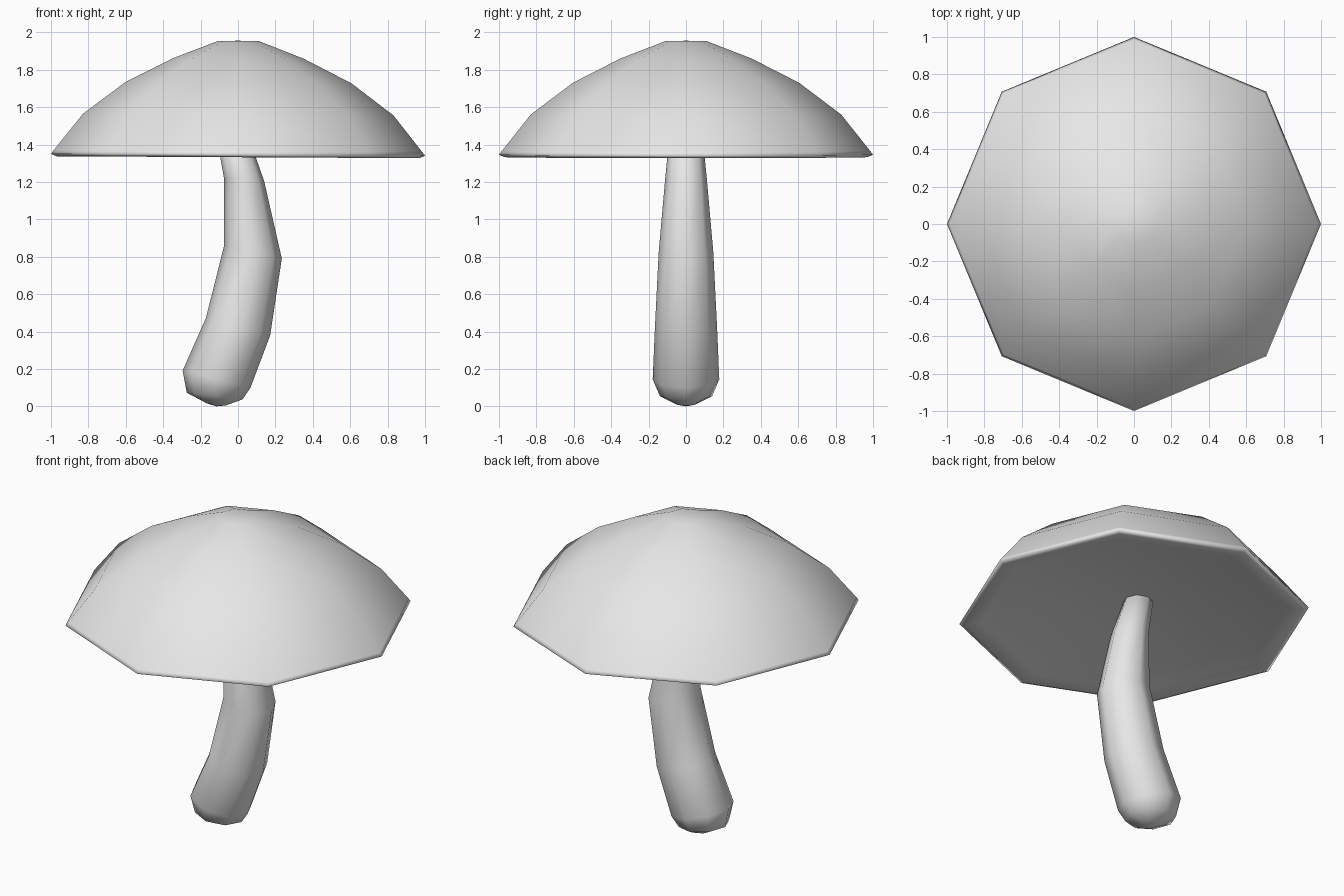
import bpy, bmesh, math
from mathutils import Vector, Matrix

SIDES = 8

cube = bpy.data.objects.get("Cube")
if cube:
    bpy.data.objects.remove(cube, do_unlink=True)

# One plain grey for the whole model
grey = bpy.data.materials.new("light grey")
grey.use_nodes = True
colour = (0.8, 0.8, 0.8, 1)
grey.diffuse_color = colour
grey.node_tree.nodes["Principled BSDF"].inputs["Base Color"].default_value = colour


def add_ring(bm, centre, rx, ry, tilt=0.0):
    """Ring of vertices, tilted about the y axis."""
    turn = Matrix.Rotation(tilt, 3, 'Y')
    ring = []
    for i in range(SIDES):
        a = 2 * math.pi * i / SIDES
        offset = turn @ Vector((rx * math.cos(a), ry * math.sin(a), 0))
        ring.append(bm.verts.new(Vector(centre) + offset))
    return ring


def skin(name, bm, rings, first_pole, last_pole):
    """Bridge the rings, close both ends with fans and shade smooth."""
    for a, b in zip(rings, rings[1:]):
        for i in range(SIDES):
            j = (i + 1) % SIDES
            bm.faces.new((a[i], a[j], b[j], b[i]))
    for ring, pole in ((rings[0], first_pole), (rings[-1], last_pole)):
        tip = bm.verts.new(pole)
        for i in range(SIDES):
            bm.faces.new((ring[i], ring[(i + 1) % SIDES], tip))
    bmesh.ops.recalc_face_normals(bm, faces=bm.faces)
    for f in bm.faces:
        f.smooth = True
    mesh = bpy.data.meshes.new(name)
    bm.to_mesh(mesh)
    bm.free()
    mesh.materials.append(grey)
    obj = bpy.data.objects.new(name, mesh)
    bpy.context.collection.objects.link(obj)
    return obj


# Cap: lathed dome with a thin rolled rim and a shallow hollow underside
cap_profile = [(0.11, 1.953), (0.35, 1.86), (0.605, 1.73), (0.83, 1.56),
               (0.985, 1.365), (1.0, 1.345), (0.97, 1.332),
               (0.88, 1.35), (0.5, 1.41)]
bm = bmesh.new()
rings = [add_ring(bm, (0, 0, z), r, r) for r, z in cap_profile]
cap = skin("cap", bm, rings, (0, 0, 1.955), (0, 0, 1.45))

# The cap leans very slightly to the left
lean = Matrix.Rotation(math.radians(0.3), 4, 'Y')
pivot = Matrix.Translation((0, 0, 1.345))
cap.data.transform(pivot @ lean @ pivot.inverted())

# Stem: bent tapering tube with a rounded foot (x, z, rx, ry, tilt)
stem_path = [(-0.115, 0.01, 0.05, 0.05, 0.1),
             (-0.125, 0.055, 0.15, 0.14, 0.12),
             (-0.115, 0.145, 0.187, 0.178, 0.25),
             (0.0, 0.425, 0.178, 0.166, 0.26),
             (0.08, 0.825, 0.158, 0.146, 0.22),
             (0.033, 1.21, 0.108, 0.112, 0.08),
             (-0.04, 1.48, 0.08, 0.085, -0.2)]
bm = bmesh.new()
rings = [add_ring(bm, (x, 0, z), rx, ry, t) for x, z, rx, ry, t in stem_path]
skin("stem", bm, rings, (-0.115, 0, 0), (-0.045, 0, 1.5))
